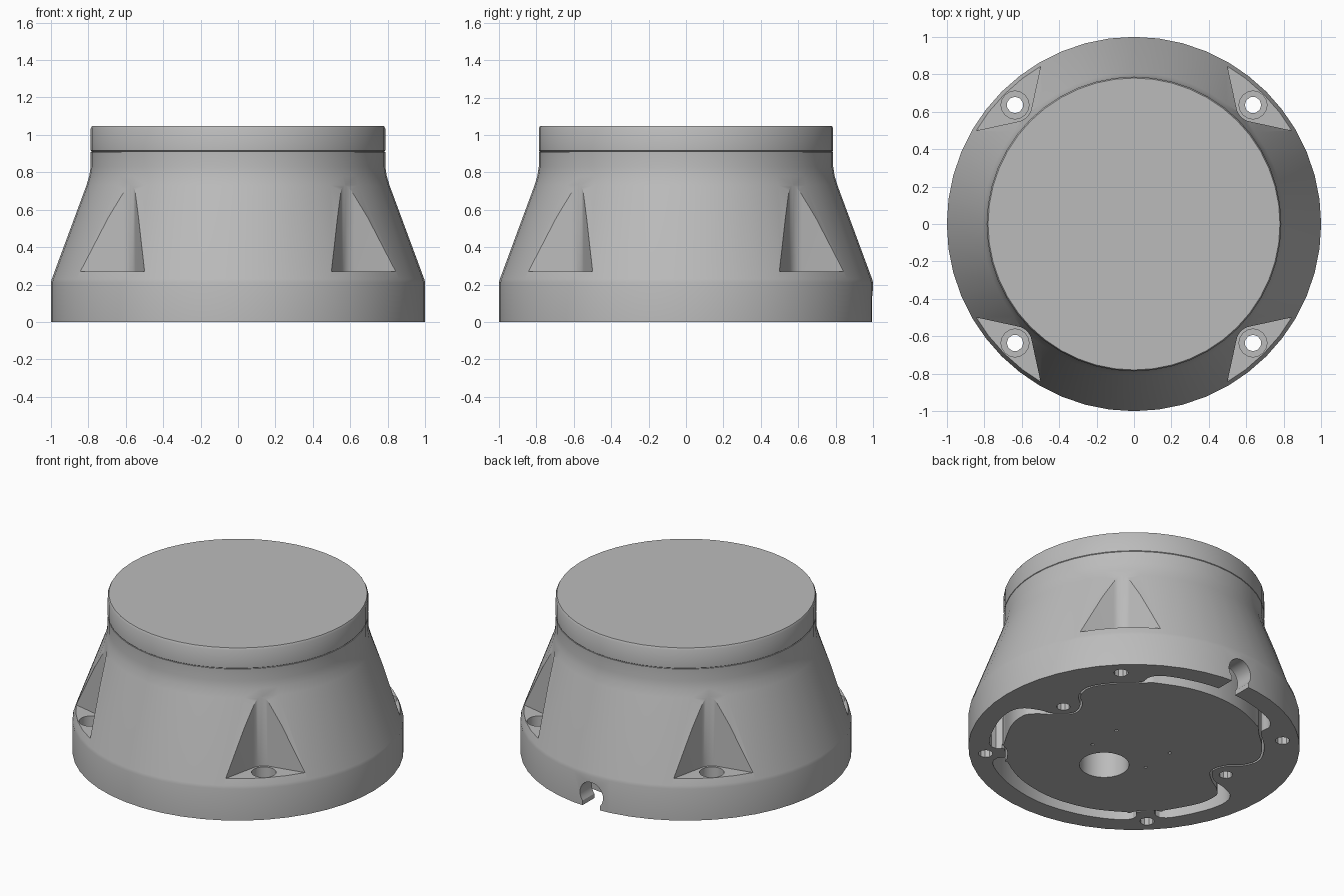
import bpy
import bmesh
from math import sin, cos, radians, pi
from mathutils import Vector, Matrix

cube = bpy.data.objects.get("Cube")
if cube:
    bpy.data.objects.remove(cube, do_unlink=True)

grey = bpy.data.materials.new("plain_grey")
grey.use_nodes = True
colour = (0.5, 0.5, 0.5, 1)
grey.diffuse_color = colour
grey.node_tree.nodes["Principled BSDF"].inputs["Base Color"].default_value = colour


def make_object(name, bm):
    bmesh.ops.recalc_face_normals(bm, faces=bm.faces)
    mesh = bpy.data.meshes.new(name)
    bm.to_mesh(mesh)
    bm.free()
    mesh.materials.append(grey)
    obj = bpy.data.objects.new(name, mesh)
    bpy.context.collection.objects.link(obj)
    return obj


def lathe(name, profile, sides=48):
    """Spin (radius, height) pairs around z and cap both ends."""
    bm = bmesh.new()
    rings = [[bm.verts.new((r * cos(2 * pi * i / sides), r * sin(2 * pi * i / sides), z))
              for i in range(sides)] for r, z in profile]
    for low, high in zip(rings, rings[1:]):
        for i in range(sides):
            j = (i + 1) % sides
            bm.faces.new((low[i], low[j], high[j], high[i]))
    bm.faces.new(rings[0])
    bm.faces.new(rings[-1])
    return make_object(name, bm)


def prism(name, outline, bottom, top):
    """Extrude a flat outline between two heights."""
    bm = bmesh.new()
    face = bm.faces.new([bm.verts.new((p[0], p[1], bottom)) for p in outline])
    result = bmesh.ops.extrude_face_region(bm, geom=[face])
    moved = [v for v in result["geom"] if isinstance(v, bmesh.types.BMVert)]
    bmesh.ops.translate(bm, vec=(0, 0, top - bottom), verts=moved)
    return make_object(name, bm)


def circle(x, y, radius, sides=16):
    return [(x + radius * cos(2 * pi * i / sides), y + radius * sin(2 * pi * i / sides))
            for i in range(sides)]


def cut(target, cutter):
    """Subtract the cutter, bake the result and remove the cutter."""
    cutter.hide_render = True
    mod = target.modifiers.new("cut", "BOOLEAN")
    mod.operation = "DIFFERENCE"
    mod.solver = "EXACT"
    mod.object = cutter
    bpy.context.view_layer.objects.active = target
    bpy.ops.object.modifier_apply(modifier=mod.name)
    bpy.data.objects.remove(cutter, do_unlink=True)


def polar(deg, r):
    return Vector((r * cos(radians(deg)), r * sin(radians(deg))))


# Gap around the base plate: angle, radius, half width; right half, back to front
WIDE, THIN = 0.045, 0.006
half = [(90, .83, WIDE), (75, .83, WIDE), (60, .83, WIDE), (53, .78, THIN),
        (40, .78, THIN), (29, .77, THIN), (22, .70, THIN), (18, .60, THIN),
        (9, .55, THIN), (0, .62, THIN), (-4, .73, .025), (-9, .81, WIDE),
        (-20, .83, WIDE), (-37, .83, WIDE), (-41, .78, THIN), (-49, .78, THIN),
        (-53, .83, WIDE), (-70, .83, WIDE), (-90, .83, WIDE)]
stations = [(*polar(d, r), w) for d, r, w in half]
stations += [(-x, y, w) for x, y, w in stations[-2:0:-1]]

# Smooth the closed path, then offset it to both sides
path = []
count = len(stations)
for i in range(count):
    a, b, c, d = (Vector(stations[(i + k) % count]) for k in (-1, 0, 1, 2))
    for s in range(5):
        t = s / 5
        p = b + (c - a) * (t / 2) + (2 * a - 5 * b + 4 * c - d) * (t * t / 2) \
            + (3 * b - a - 3 * c + d) * (t ** 3 / 2)
        p.z = max(p.z, THIN)
        path.append(p)
inner, outer = [], []
for i, p in enumerate(path):
    along = (path[(i + 1) % len(path)] - path[i - 1]).to_2d().normalized()
    side = Vector((-along.y, along.x))
    outer.append(p.to_2d() + side * p.z)
    inner.append(p.to_2d() - side * p.z)

# Housing and lid
housing = lathe("housing", [(1, 0), (1, .21), (.995, .23), (.81, .73), (.795, .78),
                            (.787, .83), (.787, .91)])
lid = lathe("lid", [(.782, .9), (.782, .912), (.787, .916), (.787, 1.035), (.78, 1.048)])
cut(housing, prism("cavity", outer, -.1, .24))

# Base plate with a cable hole and small fixing holes
plate = prism("base_plate", inner, 0, .245)
cut(plate, prism("cable_hole", circle(0, -.28, .15, 32), -.1, .2))
for x in (-.21, .21):
    for y in (-.14, .085):
        cut(plate, prism("fixing_hole", circle(x, y, .011, 8), -.1, .1))

# Four corner pockets, each with a counterbored screw hole
c = .636
arc = [(c + .09 * cos(radians(a)), c + .09 * sin(radians(a))) for a in range(190, 261, 10)]
pocket = [(.45, 1.07)] + arc + [(1.07, .45), (1.1, 1.1)]
for k in range(4):
    turn = Matrix.Rotation(k * pi / 2, 2)
    for outline, low, high in ((pocket, .27, 1.2), (circle(c, c, .075), .18, .4),
                               (circle(c, c, .044, 10), -.1, .4)):
        cut(housing, prism("pocket_cutter", [turn @ Vector(p) for p in outline], low, high))

# Screw holes in the two inner tabs
for x in (-.64, .64):
    cut(housing, prism("tab_hole", circle(x, .1, .042, 10), -.1, .2))

# Keyhole cable notch through the back rim
notch = [(.085 * cos(radians(a)), .085 + .085 * sin(radians(a))) for a in range(-40, 221, 13)]
notch = [(.065, -.1)] + notch + [(-.065, -.1)]
cutter = prism("notch_cutter", notch, -1.1, -.84)
cutter.data.transform(Matrix.Rotation(pi / 2, 4, "X"))
cut(housing, cutter)

# Smooth the round walls and keep the edges sharp
for obj in (housing, lid, plate):
    bpy.ops.object.select_all(action="DESELECT")
    obj.select_set(True)
    bpy.context.view_layer.objects.active = obj
    bpy.ops.object.shade_smooth_by_angle(angle=radians(30))
